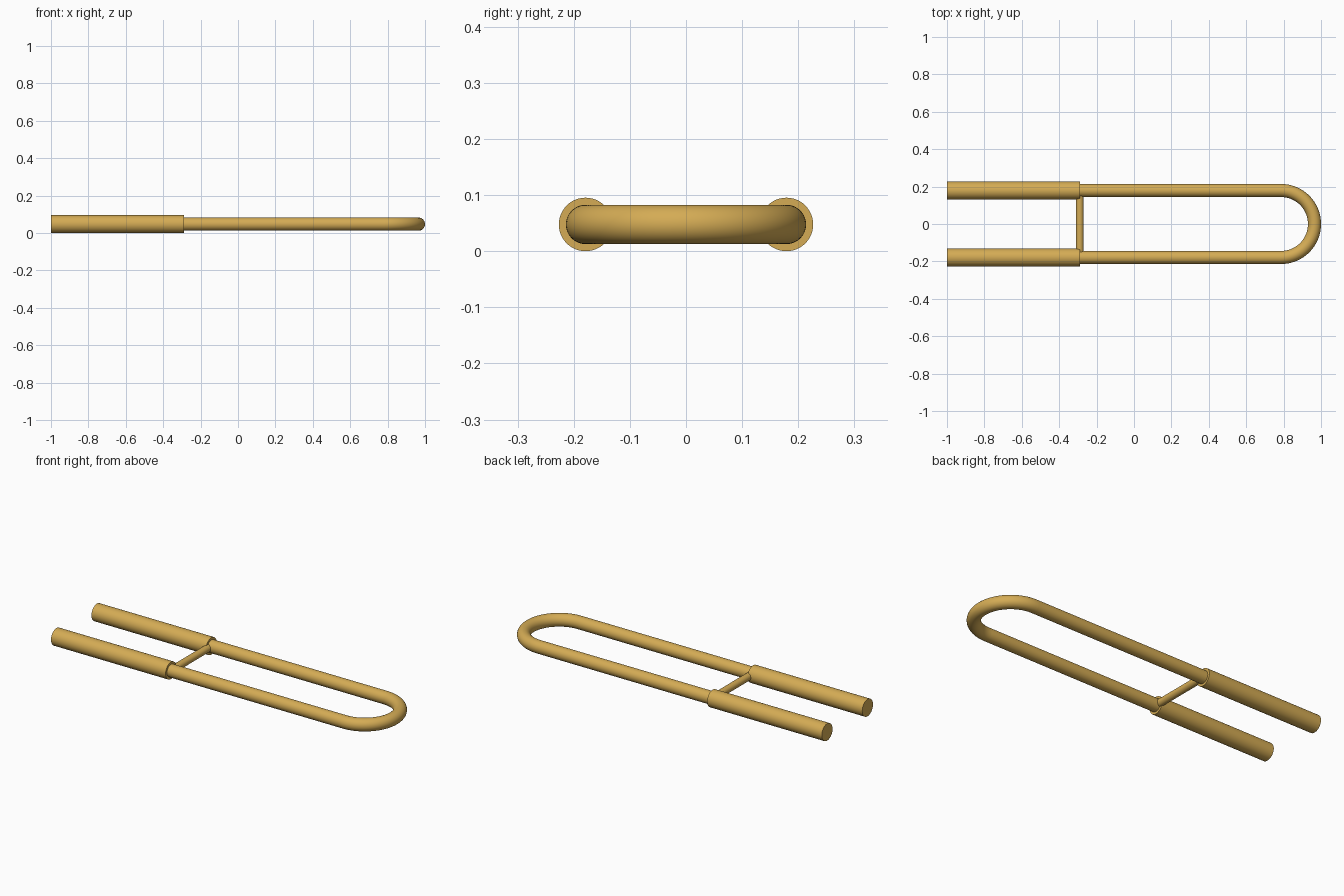
import bpy, math
from mathutils import Vector

if "Cube" in bpy.data.objects:
    bpy.data.objects.remove(bpy.data.objects["Cube"])

HALF_GAP = 0.179      # distance of each tube axis from the centre line
GRIP_R, ROD_R, BAR_R = 0.0477, 0.035, 0.02
AXIS_Z = GRIP_R
JOINT_X, BEND_X = -0.29, 0.786

brass = bpy.data.materials.new("brass")
brass.diffuse_color = (0.66, 0.41, 0.09, 1)
brass.use_nodes = True
brass.node_tree.nodes["Principled BSDF"].inputs["Base Color"].default_value = brass.diffuse_color


def finish(obj, name):
    obj.name = name
    obj.data.materials.append(brass)
    bpy.ops.object.select_all(action='DESELECT')
    obj.select_set(True)
    bpy.context.view_layer.objects.active = obj
    bpy.ops.object.shade_smooth_by_angle(angle=math.radians(35))


def cylinder(name, start, end, radius, sides=48):
    a, b = Vector(start), Vector(end)
    bpy.ops.mesh.primitive_cylinder_add(
        vertices=sides, radius=radius, depth=(b - a).length, location=(a + b) / 2,
        rotation=(b - a).to_track_quat('Z', 'Y').to_euler())
    finish(bpy.context.object, name)


# Thick grips and slimmer rods, one pair on each side
for side, label in ((-1, "front"), (1, "back")):
    y = side * HALF_GAP
    cylinder(label + "_grip", (-1, y, AXIS_Z), (JOINT_X, y, AXIS_Z), GRIP_R)
    cylinder(label + "_rod", (JOINT_X, y, AXIS_Z), (BEND_X, y, AXIS_Z), ROD_R)

# Thin crossbar joining the two grips
cylinder("crossbar", (JOINT_X, -HALF_GAP, AXIS_Z), (JOINT_X, HALF_GAP, AXIS_Z), BAR_R, 32)

# Half-ring bend joining the rods
RINGS, SIDES = 48, 48
verts, faces = [], []
for i in range(RINGS + 1):
    turn = math.pi * (i / RINGS - 0.5)
    for j in range(SIDES):
        a = math.tau * j / SIDES
        r = HALF_GAP + ROD_R * math.cos(a)
        verts.append((BEND_X + r * math.cos(turn), r * math.sin(turn),
                      AXIS_Z + ROD_R * math.sin(a)))
for i in range(RINGS):
    for j in range(SIDES):
        k = (j + 1) % SIDES
        faces.append((i * SIDES + j, (i + 1) * SIDES + j,
                      (i + 1) * SIDES + k, i * SIDES + k))
mesh = bpy.data.meshes.new("bend")
mesh.from_pydata(verts, [], faces)
bend = bpy.data.objects.new("bend", mesh)
bpy.context.collection.objects.link(bend)
finish(bend, "bend")
